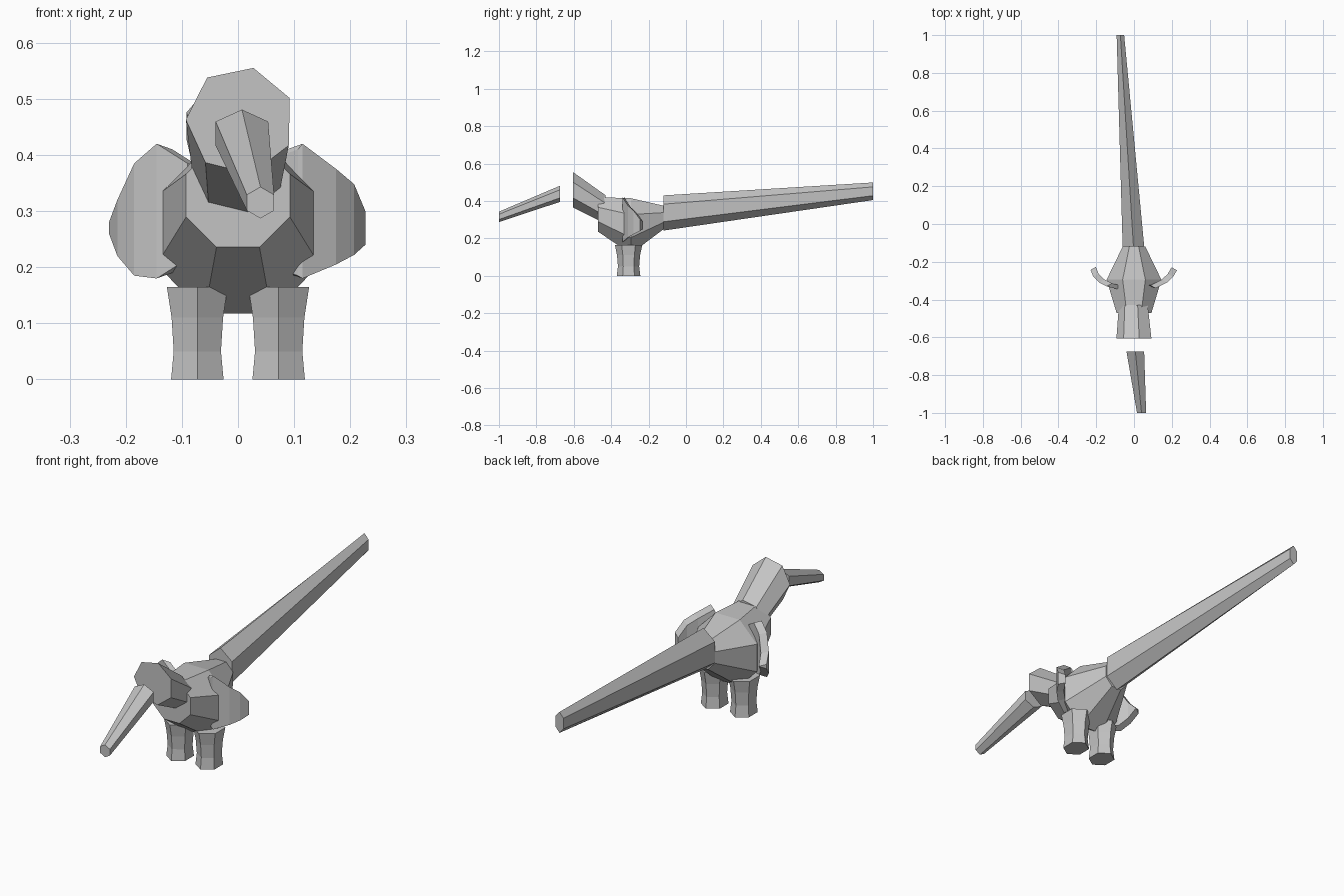
import bpy, bmesh, math

cube = bpy.data.objects.get("Cube")
if cube:
    bpy.data.objects.remove(cube)

grey = bpy.data.materials.new("plain grey")
grey.use_nodes = True
colour = (0.55, 0.55, 0.55, 1)
grey.diffuse_color = colour
grey.node_tree.nodes["Principled BSDF"].inputs["Base Color"].default_value = colour


def loft(name, rings):
    """Skin a run of equal rings and cap both ends."""
    bm = bmesh.new()
    rows = [[bm.verts.new(p) for p in ring] for ring in rings]
    n = len(rows[0])
    for a, b in zip(rows, rows[1:]):
        for i in range(n):
            j = (i + 1) % n
            bm.faces.new((a[i], a[j], b[j], b[i]))
    bm.faces.new(rows[0])
    bm.faces.new(rows[-1])
    bmesh.ops.recalc_face_normals(bm, faces=bm.faces)
    mesh = bpy.data.meshes.new(name)
    bm.to_mesh(mesh)
    bm.free()
    mesh.materials.append(grey)
    obj = bpy.data.objects.new(name, mesh)
    bpy.context.collection.objects.link(obj)
    return obj


def angles(sides, start):
    return [math.radians(start + 360 * i / sides) for i in range(sides)]


def upright(sides, start, x, y, z, rx, rz):
    """Polygon facing the front."""
    return [(x + rx * math.cos(a), y, z + rz * math.sin(a)) for a in angles(sides, start)]


def level(sides, start, x, y, z, rx, ry):
    """Polygon lying flat."""
    return [(x + rx * math.cos(a), y + ry * math.sin(a), z) for a in angles(sides, start)]


# Octagonal body, widest in the middle
loft("body", [upright(8, 22.5, 0, *s) for s in (
    (-0.47, 0.328, 0.1, 0.1),
    (-0.295, 0.266, 0.157, 0.161),
    (-0.12, 0.312, 0.065, 0.068))])

# Seven-sided head rising forward out of the body
loft("head", [upright(7, 76, 0.004, -0.605, 0.461, 0.097, 0.097),
              upright(7, 76, 0, -0.43, 0.355, 0.08, 0.078)])

# Detached trunk and long tail, both tapering hexagons
loft("trunk", [upright(6, 90, 0.007, -0.675, 0.438, 0.054, 0.043),
               upright(6, 90, 0.04, -1, 0.315, 0.028, 0.028)])
loft("tail", [upright(6, 90, -0.003, -0.12, 0.336, 0.066, 0.094),
              upright(6, 90, -0.072, 1, 0.452, 0.023, 0.047)])

# Waisted hexagonal legs
for side, name in ((1, "left"), (-1, "right")):
    loft(name + "_leg", [
        level(6, 90, side * 0.0725, -0.307, z, 0.054 * s, 0.063 * s)
        for z, s in ((0, 1), (0.05, 0.9), (0.11, 0.98), (0.165, 1.16))])


# Thick curved ears: columns of distance out, depth, bottom and top
def ear(name, side, columns):
    rings = []
    for x, y, low, high in columns:
        back = (side * (x - 0.028), y + 0.016)
        rings.append([(side * x, y, low), (side * x, y, high),
                      (*back, high - 0.01), (*back, low + 0.01)])
    loft(name, rings)


ear("left_ear", 1, (
    (0.107, -0.34, 0.185, 0.41), (0.115, -0.34, 0.18, 0.42),
    (0.175, -0.31, 0.205, 0.375), (0.207, -0.28, 0.222, 0.348),
    (0.227, -0.245, 0.24, 0.30)))
ear("right_ear", -1, (
    (0.09, -0.344, 0.215, 0.385), (0.145, -0.33, 0.18, 0.42),
    (0.185, -0.31, 0.185, 0.385), (0.215, -0.28, 0.22, 0.32),
    (0.23, -0.243, 0.26, 0.28)))
